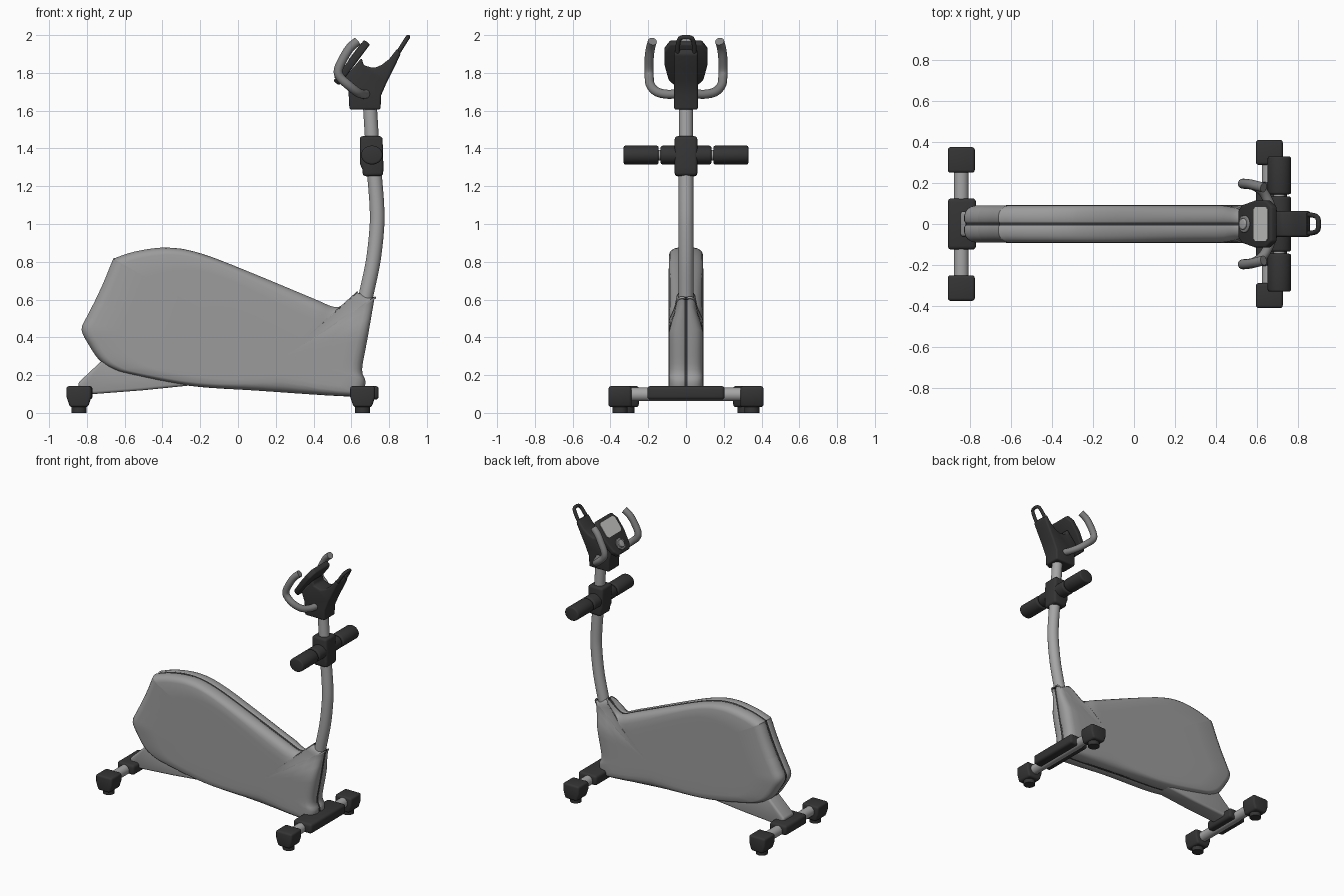
import bpy, bmesh, math
from mathutils import Vector, Matrix, Quaternion

if "Cube" in bpy.data.objects:
    bpy.data.objects.remove(bpy.data.objects["Cube"])


def material(name, r, g, b):
    m = bpy.data.materials.new(name)
    m.diffuse_color = (r, g, b, 1)
    m.use_nodes = True
    m.node_tree.nodes["Principled BSDF"].inputs["Base Color"].default_value = m.diffuse_color
    return m


GREY = material("body grey", 0.33, 0.33, 0.33)
TUBE = material("tube grey", 0.38, 0.38, 0.38)
GRIP = material("grip grey", 0.22, 0.22, 0.22)
DARK = material("dark plastic", 0.035, 0.035, 0.035)
SCREEN = material("screen grey", 0.6, 0.6, 0.58)


def finish(name, bm, mat, angle=35):
    bmesh.ops.recalc_face_normals(bm, faces=bm.faces)
    me = bpy.data.meshes.new(name)
    bm.to_mesh(me)
    bm.free()
    ob = bpy.data.objects.new(name, me)
    bpy.context.collection.objects.link(ob)
    me.materials.append(mat)
    bpy.ops.object.select_all(action='DESELECT')
    ob.select_set(True)
    bpy.context.view_layer.objects.active = ob
    bpy.ops.object.shade_smooth_by_angle(angle=math.radians(angle))
    return ob


def spline(pts, n, closed=False):
    """Smooth curve through the points."""
    P = [Vector(p) for p in pts]
    k = len(P)
    out = []
    for i in range(k if closed else k - 1):
        if closed:
            a, b, c, d = (P[(i + j) % k] for j in (-1, 0, 1, 2))
        else:
            a, b, c, d = (P[min(max(i + j, 0), k - 1)] for j in (-1, 0, 1, 2))
        for s in range(n):
            t = s / n
            out.append(0.5 * (2 * b + (c - a) * t + (2 * a - 5 * b + 4 * c - d) * t * t
                              + (3 * b - a - 3 * c + d) * t ** 3))
    if not closed:
        out.append(P[-1])
    return out


def side(a, b, h):
    return Vector((a, h, b))


def prism(name, pts, h0, h1, mat, bevel=0.0, place=side, seg=3):
    """Extruded outline with rounded edges."""
    bm = bmesh.new()
    lo, hi = ([bm.verts.new(place(a, b, h)) for a, b in pts] for h in (h0, h1))
    n = len(pts)
    bm.faces.new(lo)
    bm.faces.new(hi)
    for i in range(n):
        j = (i + 1) % n
        bm.faces.new((lo[i], lo[j], hi[j], hi[i]))
    bmesh.ops.recalc_face_normals(bm, faces=bm.faces)
    if bevel:
        es = [e for e in bm.edges if e.calc_face_angle(0) > 0.5]
        bmesh.ops.bevel(bm, geom=es, offset=bevel, segments=seg, profile=0.5,
                        affect='EDGES', clamp_overlap=True)
    return finish(name, bm, mat)


def box(name, x0, x1, y0, y1, z0, z1, mat, bevel):
    return prism(name, [(x0, z0), (x1, z0), (x1, z1), (x0, z1)], y0, y1, mat, bevel)


def sweep(name, path, radius, mat, sides=20, steps=6):
    """Round tube along a smooth path."""
    P = spline(path, steps) if steps > 1 else [Vector(p) for p in path]
    bm = bmesh.new()
    rings, last, u = [], None, None
    for i, p in enumerate(P):
        t = (P[min(i + 1, len(P) - 1)] - P[max(i - 1, 0)]).normalized()
        u = t.orthogonal().normalized() if last is None else last.rotation_difference(t) @ u
        v = t.cross(u)
        last = t
        rings.append([bm.verts.new(p + radius * (math.cos(a) * u + math.sin(a) * v))
                      for a in (2 * math.pi * k / sides for k in range(sides))])
    for r, q in zip(rings, rings[1:]):
        for k in range(sides):
            bm.faces.new((r[k], r[(k + 1) % sides], q[(k + 1) % sides], q[k]))
    bm.faces.new(rings[0])
    bm.faces.new(rings[-1])
    return finish(name, bm, mat)


def ramp(a, b, v):
    t = min(max((v - a) / (b - a), 0), 1)
    return t * t * (3 - 2 * t)


# Flywheel housing: two rounded half shells around a dark seam
outline = [(-0.65, 0.82), (-0.55, 0.853), (-0.43, 0.873), (-0.34, 0.873), (-0.255, 0.86),
           (-0.125, 0.82), (0.1, 0.73), (0.4, 0.605), (0.505, 0.562), (0.56, 0.575),
           (0.632, 0.637), (0.632, 0.637), (0.722, 0.603), (0.722, 0.603), (0.685, 0.39),
           (0.657, 0.23), (0.675, 0.165), (0.65, 0.1), (0.56, 0.088), (0.1, 0.118),
           (-0.255, 0.143), (-0.575, 0.205), (-0.67, 0.235), (-0.735, 0.28), (-0.79, 0.36),
           (-0.828, 0.44), (-0.80, 0.51), (-0.76, 0.587), (-0.76, 0.587), (-0.71, 0.695),
           (-0.665, 0.805)]
ring0 = spline([(a, b, 0) for a, b in outline], 4, True)
ring0 = [p for i, p in enumerate(ring0) if (p - ring0[i - 1]).length > 0.002]
hub = Vector((0.25, 0.3, 0))


def inset(p, d, s=1.0):
    q = p + (hub - p).normalized() * d
    return hub + (q - hub) * s


for sgn, label in ((-1, "front"), (1, "back")):
    bm = bmesh.new()
    rings = []
    for d, s, y in ((0.004, 1, 0.008), (0, 1, 0.014), (0, 1, 0.04), (0.005, 1, 0.058), (0.015, 1, 0.073),
                    (0.032, 1, 0.084), (0.055, 1, 0.09), (0.06, 0.85, 0.0915),
                    (0.06, 0.65, 0.092), (0.06, 0.35, 0.092)):
        ring = []
        for p in ring0:
            q = inset(p, d, s)
            w = 1 - 0.42 * ramp(0.42, 0.57, q.y) * ramp(0.42, 0.58, q.x)
            ring.append(bm.verts.new((q.x, sgn * (y * w if y > 0.02 else y), q.y)))
        rings.append(ring)
    n = len(ring0)
    for r, q in zip(rings, rings[1:]):
        for k in range(n):
            bm.faces.new((r[k], r[(k + 1) % n], q[(k + 1) % n], q[k]))
    c = bm.verts.new((hub.x, sgn * 0.092, hub.y))
    for k in range(n):
        bm.faces.new((rings[-1][k], rings[-1][(k + 1) % n], c))
    ob = finish("housing_" + label, bm, GREY, 50)
    # open shell: make the broad side face outwards
    me = ob.data
    if sum(f.normal.y * f.area for f in me.polygons) * sgn < 0:
        me.flip_normals()
prism("housing_seam", [inset(p, 0.007).xy for p in ring0], -0.012, 0.012, DARK)

# Rear skirt under the housing
prism("rear_skirt", [(-0.66, 0.32), (-0.73, 0.268), (-0.85, 0.155), (-0.83, 0.11), (-0.76, 0.1),
                     (-0.5, 0.12), (-0.255, 0.145), (-0.3, 0.25)], -0.062, 0.062, GREY, 0.015)

# Floor bars with blocks, end caps and pads
for end, x, half, y0, y1 in (("rear", -0.842, 0.125, 0.25, 0.375),
                             ("front", 0.66, 0.205, 0.288, 0.41)):
    sweep(end + "_floor_bar", [(x, -y1 + 0.03, 0.098), (x, y1 - 0.03, 0.098)], 0.036, TUBE, 24, 1)
    xr = x + (0.085 if end == "front" else 0.072)
    box(end + "_bar_block", x - 0.066, xr, -half, half, 0.07, 0.143, DARK, 0.018)
    for s in (-1, 1):
        a, b = sorted((s * y0, s * y1))
        prism(end + "_end_cap", [(x - 0.066, 0.142), (x - 0.066, 0.085), (x - 0.048, 0.03),
                                 (x + 0.048, 0.03), (x + 0.066, 0.085), (x + 0.066, 0.142)],
              a, b, DARK, 0.014)
        ym = (a + b) / 2
        sweep(end + "_foot_pad", [(x, ym, 0), (x, ym, 0.05)], 0.04, DARK, 20, 1)

# Curved upright post
sweep("post", [(0.655, 0, 0.5), (0.675, 0, 0.61), (0.715, 0, 0.8), (0.735, 0, 0.98),
               (0.735, 0, 1.1), (0.722, 0, 1.27), (0.712, 0, 1.4)], 0.039, TUBE, 28)
sweep("upper_post", [(0.712, 0, 1.4), (0.697, 0, 1.65)], 0.037, TUBE, 28, 1)

# Clamp and cross bar with padded rolls
prism("clamp", [(0.645, 1.465), (0.765, 1.465), (0.77, 1.3), (0.768, 1.255), (0.662, 1.252),
                (0.658, 1.29), (0.645, 1.32)], -0.06, 0.06, DARK, 0.016)
oval = [(0.709 + 0.057 * math.cos(i * math.pi / 14), 1.365 + 0.05 * math.sin(i * math.pi / 14))
        for i in range(28)]
prism("cross_hub", oval, -0.135, 0.135, DARK, 0.012)
sweep("cross_bar", [(0.709, -0.3, 1.365), (0.709, 0.3, 1.365)], 0.028, TUBE, 20, 1)
for s in (-1, 1):
    a, b = sorted((s * 0.145, s * 0.33))
    prism("roll_pad", oval, a, b, DARK, 0.01)

# Console neck with rear prong and its loop
prism("console_neck", [(0.59, 1.605), (0.755, 1.605), (0.757, 1.68), (0.79, 1.755),
                       (0.825, 1.825), (0.862, 1.9), (0.845, 1.93), (0.80, 1.873),
                       (0.76, 1.842), (0.72, 1.825), (0.665, 1.84), (0.655, 1.88),
                       (0.56, 1.77), (0.585, 1.7)], -0.063, 0.063, DARK, 0.012)
sweep("prong_loop", [(0.84, -0.045, 1.895), (0.865, -0.044, 1.935), (0.89, -0.036, 1.975),
                     (0.899, -0.018, 1.988), (0.899, 0.018, 1.988), (0.89, 0.036, 1.975),
                     (0.865, 0.044, 1.935), (0.84, 0.045, 1.895)], 0.012, DARK, 14)


# Tilted console panel, screen and dial
def tilt(a, b, h):
    return Vector((0.585 + 0.6 * a - 0.8 * h, b, 1.865 + 0.8 * a + 0.6 * h))


prism("console_panel", [(-0.135, -0.065), (-0.105, -0.092), (0.0, -0.115), (0.09, -0.115),
                        (0.138, -0.085), (0.138, 0.085), (0.09, 0.115), (0.0, 0.115),
                        (-0.105, 0.092), (-0.135, 0.065)], -0.04, 0, DARK, 0.01, tilt)
prism("screen", [(0.0, -0.07), (0.015, -0.084), (0.1, -0.084), (0.115, -0.07),
                 (0.115, 0.07), (0.1, 0.084), (0.015, 0.084), (0.0, 0.07)],
      -0.003, 0.003, SCREEN, 0, tilt)
for name, r, h, mat in (("dial_ring", 0.042, 0.008, GRIP), ("dial", 0.027, 0.018, TUBE)):
    prism(name, [(-0.075 + r * math.cos(i * math.pi / 14), r * math.sin(i * math.pi / 14))
                 for i in range(28)], -0.003, h, mat, 0.004, tilt)

# Curved handlebars
for s, label in ((-1, "front"), (1, "back")):
    sweep("handlebar_" + label,
          [(0.68, s * 0.04, 1.69), (0.66, s * 0.1, 1.687), (0.63, s * 0.155, 1.70),
           (0.585, s * 0.188, 1.735), (0.54, s * 0.195, 1.778), (0.532, s * 0.197, 1.82),
           (0.565, s * 0.194, 1.89), (0.595, s * 0.187, 1.935), (0.632, s * 0.178, 1.967)],
          0.024, GRIP, 18)
